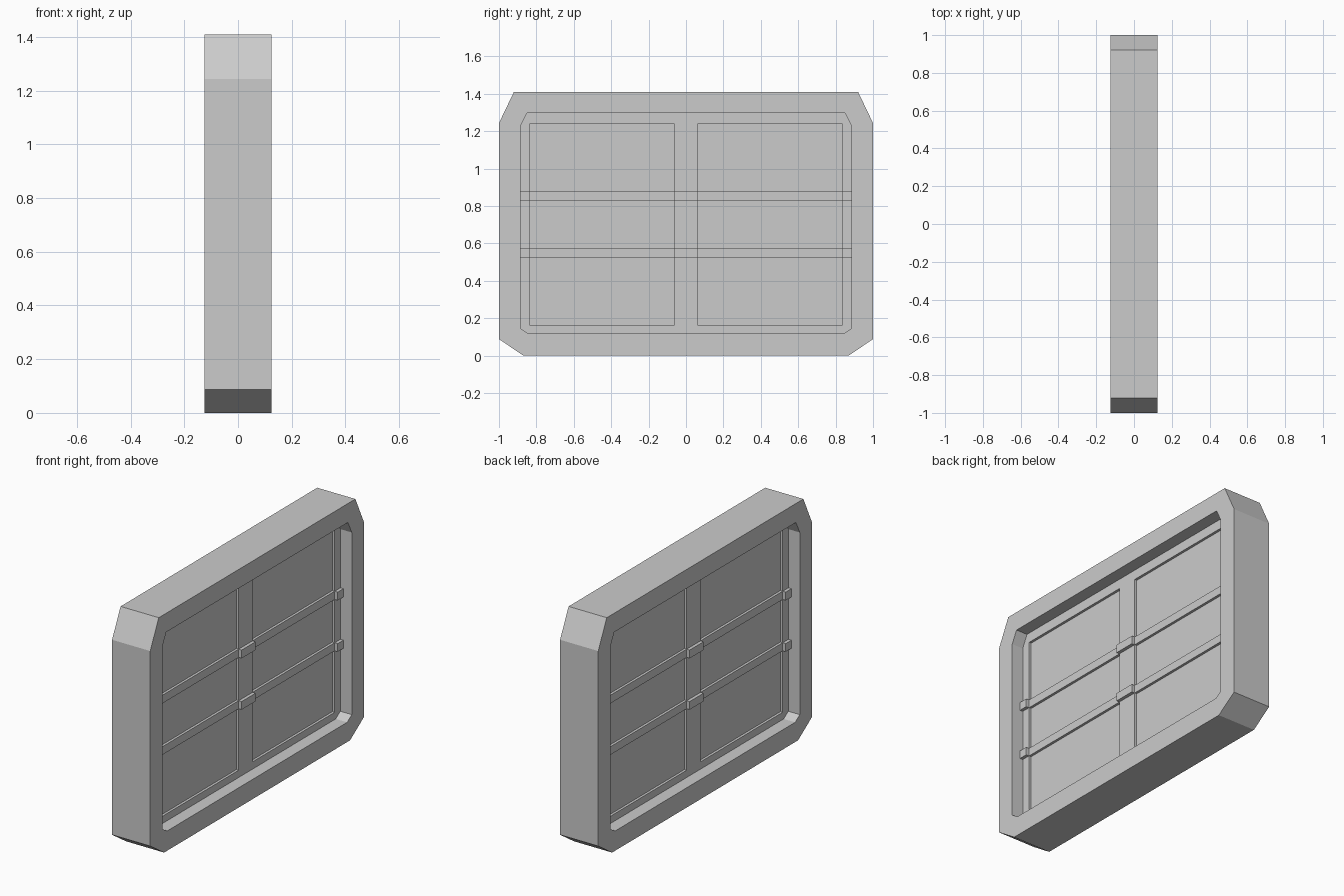
import bpy
from mathutils import Matrix

if "Cube" in bpy.data.objects:
    bpy.data.objects.remove(bpy.data.objects["Cube"])

# Maps a flat (y, z) profile with its thickness onto the x axis
TO_YZ = Matrix(((0, 0, 1, 0), (1, 0, 0, 0), (0, 1, 0, 0), (0, 0, 0, 1)))


def plate(name, loops, half):
    """Solid plate from (y, z) outlines; later loops cut holes."""
    cu = bpy.data.curves.new(name, 'CURVE')
    cu.dimensions = '2D'
    cu.fill_mode = 'BOTH'
    cu.extrude = half
    for pts in loops:
        sp = cu.splines.new('POLY')
        sp.points.add(len(pts) - 1)
        for p, (y, z) in zip(sp.points, pts):
            p.co = (y, z, 0, 1)
        sp.use_cyclic_u = True
    ob = bpy.data.objects.new(name, cu)
    bpy.context.collection.objects.link(ob)
    bpy.ops.object.select_all(action='DESELECT')
    ob.select_set(True)
    bpy.context.view_layer.objects.active = ob
    bpy.ops.object.convert(target='MESH')
    ob = bpy.context.object
    ob.data.transform(TO_YZ)
    ob.name = name
    for poly in ob.data.polygons:
        poly.use_smooth = False
    return ob


def rect(y0, y1, z0, z1):
    return [(y0, z0), (y1, z0), (y1, z1), (y0, z1)]


def box(name, half, y0, y1, z0, z1):
    y0, y1 = sorted((y0, y1))
    bpy.ops.mesh.primitive_cube_add(size=1, location=(0, (y0 + y1) / 2, (z0 + z1) / 2))
    ob = bpy.context.object
    ob.name = name
    ob.scale = (2 * half, y1 - y0, z1 - z0)
    return ob


def mirrored(right):
    return right + [(-y, z) for y, z in reversed(right)]


# Outer frame with chamfered corners
outer = [(0.87, 0), (1, 0.088), (1, 1.243), (0.92, 1.41)]
inner = [(0.843, 0.117), (0.886, 0.146), (0.886, 1.225), (0.85, 1.298)]
plate("outer_frame", [mirrored(outer), mirrored(inner)], 0.125)

BARS = [(0.524, 0.572), (0.828, 0.877)]
for side, s in (("left", -1), ("right", 1)):
    # Sash and its recessed pane
    half_outline = [(0, 0.117)] + inner + [(0, 1.298)]
    plate(f"sash_{side}", [[(s * y, z) for y, z in half_outline],
                           rect(*sorted((s * 0.065, s * 0.833)), 0.16, 1.24)], 0.05)
    box(f"pane_{side}", 0.035, s * 0.065, s * 0.833, 0.16, 1.24)
    # Glazing bars, stepping outward over the stile
    for i, (z0, z1) in enumerate(BARS):
        box(f"glazing_bar_{side}_{i}", 0.05, s * 0.065, s * 0.833, z0, z1)
        box(f"bar_end_{side}_{i}", 0.07, s * 0.833, s * 0.886, z0, z1)

# Raised bar blocks over the central mullion
for i, (z0, z1) in enumerate(BARS):
    box(f"bar_centre_{i}", 0.07, -0.065, 0.065, z0, z1)
